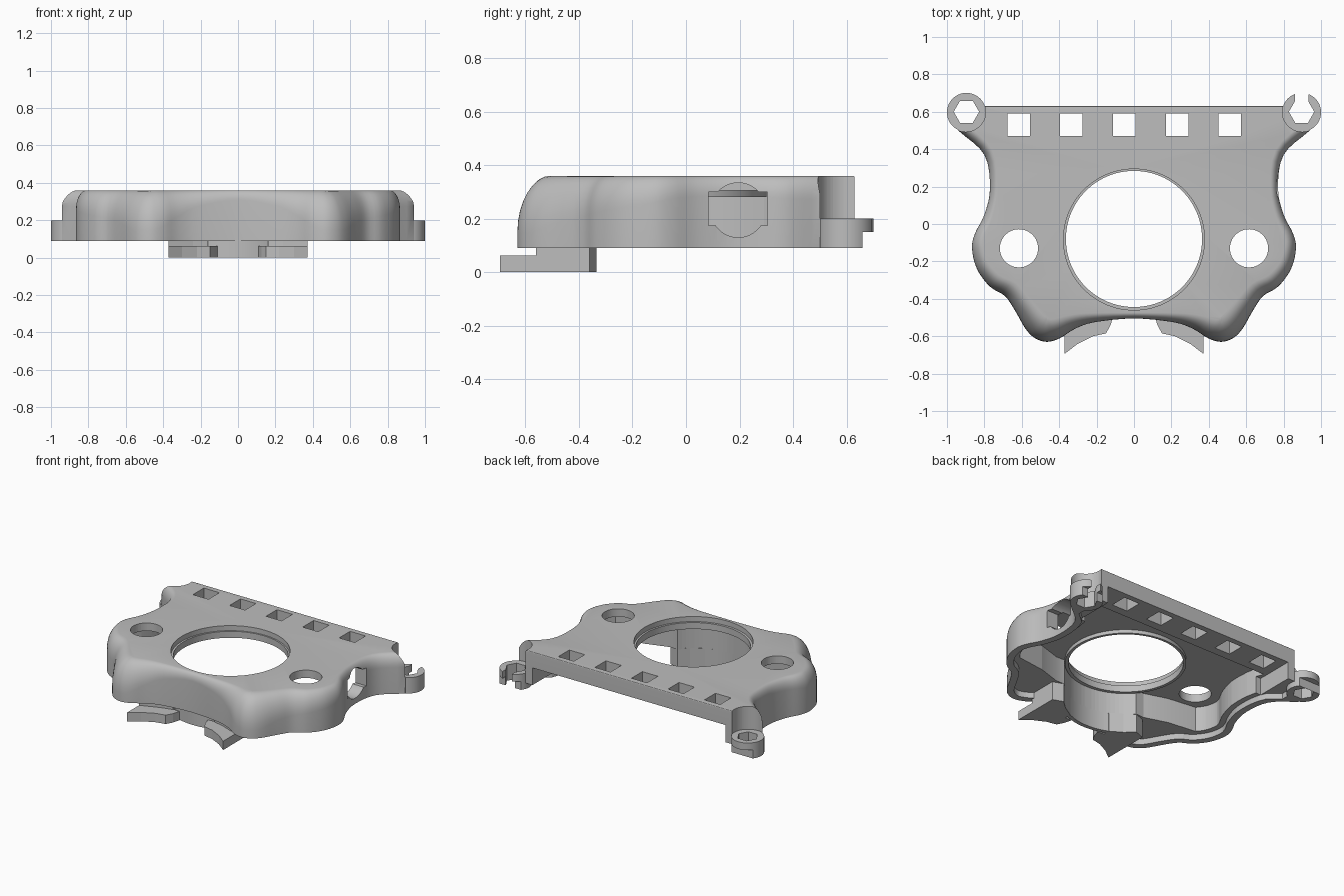
import bpy, math
from mathutils import Vector

cube = bpy.data.objects.get("Cube")
if cube:
    bpy.data.objects.remove(cube)

grey = bpy.data.materials.new("plain grey")
grey.use_nodes = True
colour = (0.51, 0.51, 0.51, 1)
grey.diffuse_color = colour
grey.node_tree.nodes["Principled BSDF"].inputs["Base Color"].default_value = colour


def loft(name, rings):
    """Closed solid through rings of equal point count, listed bottom to top."""
    n = len(rings[0])
    faces = [tuple(reversed(range(n)))]
    for k in range(len(rings) - 1):
        a, b = k * n, k * n + n
        faces += [(a + i, a + (i + 1) % n, b + (i + 1) % n, b + i) for i in range(n)]
    faces.append(tuple(range((len(rings) - 1) * n, len(rings) * n)))
    mesh = bpy.data.meshes.new(name)
    mesh.from_pydata([v for r in rings for v in r], [], faces)
    mesh.materials.append(grey)
    obj = bpy.data.objects.new(name, mesh)
    bpy.context.collection.objects.link(obj)
    return obj


def prism(name, pts, z0, z1):
    area = sum(p[0] * q[1] - q[0] * p[1] for p, q in zip(pts, pts[1:] + pts[:1]))
    if area < 0:
        pts = pts[::-1]
    return loft(name, [[(x, y, z) for x, y in pts] for z in (z0, z1)])


def circle(cx, cy, r, n=64):
    return [(cx + r * math.cos(math.tau * i / n), cy + r * math.sin(math.tau * i / n))
            for i in range(n)]


def rect(x0, x1, y0, y1):
    return [(x0, y0), (x1, y0), (x1, y1), (x0, y1)]


def mirrored(right):
    """Close a right-hand line with its reflection."""
    return right + [(-x, y) for x, y in reversed(right)]


def boolean(obj, other):
    mod = obj.modifiers.new("cut", 'BOOLEAN')
    mod.operation, mod.solver, mod.object = 'DIFFERENCE', 'EXACT', other
    bpy.context.view_layer.objects.active = obj
    bpy.ops.object.modifier_apply(modifier=mod.name)
    bpy.data.objects.remove(other)


def smooth(obj):
    bpy.ops.object.select_all(action='DESELECT')
    obj.select_set(True)
    bpy.context.view_layer.objects.active = obj
    bpy.ops.object.shade_smooth_by_angle(angle=math.radians(35))


# Half outline from front centre to the rear corner: x, y, width of top rounding
half = [(0, -.505, .03), (.21, -.525, .05), (.315, -.56, .08), (.395, -.61, .11),
        (.465, -.63, .13), (.53, -.61, .13), (.58, -.56, .12), (.635, -.465, .10),
        (.69, -.385, .09), (.77, -.335, .08), (.84, -.24, .07), (.866, -.13, .06),
        (.85, -.05, .05), (.80, .05, .045), (.77, .19, .04), (.80, .37, .05), (.94, .50, .05)]
keys = [Vector((-half[1][0], *half[1][1:]))] + [Vector(p) for p in half]
keys.append(2 * keys[-1] - keys[-2])
right_side = []
for i in range(1, len(keys) - 2):
    a, b, c, d = keys[i - 1:i + 3]
    for s in range(4):
        t = s / 4
        right_side.append(.5 * (2 * b + (c - a) * t + (2 * a - 5 * b + 4 * c - d) * t * t
                                + (3 * b - a - 3 * c + d) * t ** 3))
right_side += [keys[-2], Vector((.95, .55, .004)), Vector((.95, .63, .004))]
outline = right_side + [Vector((-p.x, p.y, p.z)) for p in right_side[:0:-1]]
count = len(outline)
inward = []
for i in range(count):
    t = outline[(i + 1) % count] - outline[i - 1]
    inward.append(Vector((-t.y, t.x)).normalized())

# Rounding directions, averaged along the front so that tight lobes do not fold
rounding = []
for i, p in enumerate(outline):
    span = 3 if p.y < 0 else 0
    total = Vector((0, 0))
    for k in range(-span, span + 1):
        total += inward[(i + k) % count]
    rounding.append(total.normalized())

# Body with a rounded upper edge
TOP, BASE = .36, .09
rings = [[(p.x, p.y, BASE) for p in outline]]
for step in range(9):
    f = math.radians(step * 90 / 8)
    ring = []
    for p, n in zip(outline, rounding):
        w, h = p.z * (1 - math.cos(f)), min(.21, p.z * 1.7) * (1 - math.sin(f))
        ring.append((p.x + n.x * w, p.y + n.y * w, TOP - h))
    rings.append(ring)
body = loft("body_shell", rings)
smooth(body)


def inset(scale, y_min):
    """Right-hand inner wall line, kept thinner at the narrow front centre."""
    pts = []
    for p, n in zip(outline, inward):
        d = scale * (.045 + .04 * min(1, abs(p.x) / .3))
        x, y = p.x + n.x * d, p.y + n.y * d
        if x > .01 and y_min < y < .42:
            pts.append((x, y))
    return pts


# Hollow underside: round front wall, solid front lobes, open rear, rebated rim
CY = -.083
front_arc = [(.388 * math.cos(math.radians(a)), CY + .388 * math.sin(math.radians(a)))
             for a in range(-88, -39, 4)]
inner = front_arc + [(.36, -.335), (.52, -.285)] + inset(1, -.27)
boolean(body, prism("cavity", mirrored(inner), 0, .305))
boolean(body, prism("rear_opening", rect(-.745, .745, .36, .8), 0, .25))
boolean(body, prism("rim_rebate", mirrored(inset(.55, -1) + [(.84, .46), (.84, .8)]), .01, .13))

# Large opening with a step, and two round holes
boolean(body, prism("opening", circle(0, CY + .003, .364, 96), .2, .5))
boolean(body, prism("opening_step", circle(0, CY, .377, 96), .325, .5))
for side in (-1, 1):
    boolean(body, prism("round_hole", circle(side * .615, -.13, .102), .21, .5))
    boolean(body, prism("corner_relief", circle(side * .9, .6, .107), .2, .5))

# Row of square holes along the back
for i in range(5):
    x = -.617 + i * .2825
    boolean(body, prism("square_hole", rect(x - .06, x + .06, .47, .59), .15, .5))

# Side port: a slot crossed by a round bore
boolean(body, prism("port_slot", rect(.62, 1, .085, .305), .175, .3))
bore = prism("port_bore", circle(0, 0, .102), -.2, .2)
bore.rotation_euler = (0, math.pi / 2, 0)
bore.location = (.82, .195, .232)
bpy.context.view_layer.update()
boolean(body, bore)

# Nut holders at the rear corners, the one on the left split at the back
for side, label in ((-1, "right"), (1, "left")):
    c = side * .896
    holder = prism(label + "_nut_holder", circle(c, .597, .104), BASE, .2)
    boolean(holder, prism("hex", circle(c, .6, .068, 6), 0, .4))
    boolean(body, prism("hex", circle(c, .6, .068, 6), 0, .4))
    boolean(holder, prism("back_step", rect(c - .2, c + .2, .66, .8), 0, .15))
    if side > 0:
        boolean(holder, prism("split", rect(c - .036, c + .036, .6, .8), 0, .4))
    smooth(holder)
smooth(body)

# Lip under the large opening
lip = prism("opening_lip", circle(0, CY, .384, 96), .28, .31)
boolean(lip, prism("lip_bore", circle(0, CY + .003, .364, 96), .2, .4))
smooth(lip)

# Front claws, their upper blocks and the wall joining them
for side, label in ((-1, "right"), (1, "left")):
    def flip(pts):
        return [(side * x, y) for x, y in pts]
    prism(label + "_claw", flip([(.11, -.49), (.125, -.54), (.15, -.585), (.22, -.60),
                                 (.30, -.64), (.372, -.695), (.372, -.50), (.25, -.47)]), 0, .062)
    prism(label + "_claw_block", flip([(.16, -.437), (.16, -.49), (.24, -.51), (.372, -.56),
                                       (.372, -.36), (.30, -.334), (.24, -.388)]), 0, .135)
arc = [math.radians(-90 + a) for a in range(-24, 25, 4)]
strap = [(r * math.cos(a), CY + r * math.sin(a)) for r, sweep in ((.415, arc), (.388, arc[::-1]))
         for a in sweep]
smooth(prism("claw_strap", strap, 0, .135))
